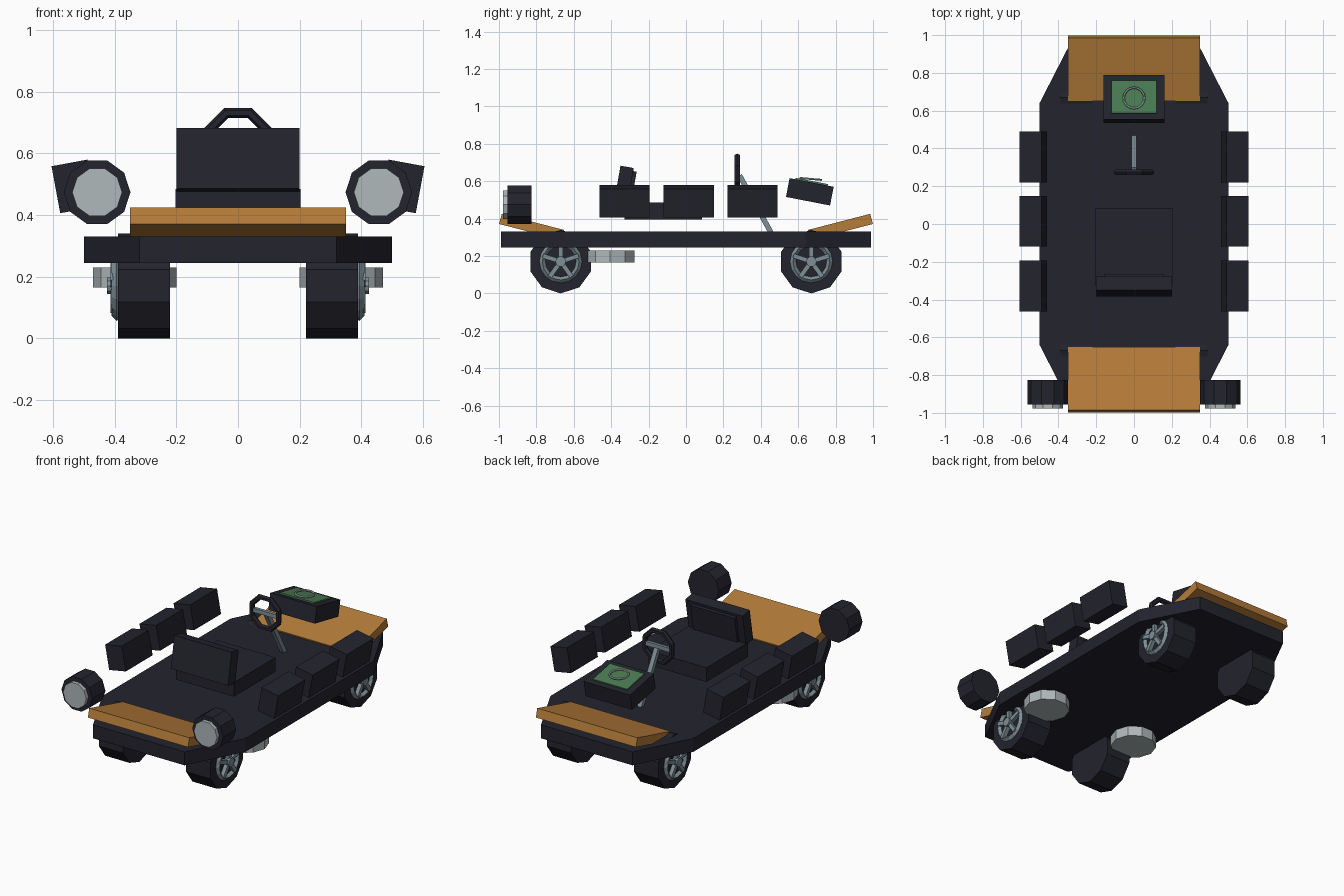
import bpy, bmesh, math
from math import radians, sin, cos, pi
from mathutils import Matrix, Euler

if "Cube" in bpy.data.objects:
    bpy.data.objects.remove(bpy.data.objects["Cube"])


def material(name, rgb):
    m = bpy.data.materials.new(name)
    m.diffuse_color = (*rgb, 1)
    m.use_nodes = True
    m.node_tree.nodes["Principled BSDF"].inputs["Base Color"].default_value = m.diffuse_color
    return m


BLACK = material("dark plastic", (0.017, 0.017, 0.027))
WOOD = material("orange brown", (0.46, 0.20, 0.042))
STEEL = material("blue grey metal", (0.21, 0.28, 0.31))
PALE = material("pale grey", (0.43, 0.48, 0.49))
GREEN = material("screen green", (0.068, 0.20, 0.085))


def finish(name, bm, mat):
    bmesh.ops.recalc_face_normals(bm, faces=bm.faces)
    me = bpy.data.meshes.new(name)
    bm.to_mesh(me)
    bm.free()
    me.materials.append(mat)
    ob = bpy.data.objects.new(name, me)
    bpy.context.collection.objects.link(ob)
    return ob


def box(name, size, loc, mat, rot=(0, 0, 0)):
    bm = bmesh.new()
    r = Euler([radians(a) for a in rot]).to_matrix().to_4x4()
    bmesh.ops.create_cube(bm, size=1, matrix=Matrix.Translation(loc) @ r @ Matrix.Diagonal((*size, 1)))
    return finish(name, bm, mat)


def prism(name, points, lo, hi, axis, loc, mat):
    """Extrude a 2D outline from lo to hi along the x, y or z axis."""
    bm = bmesh.new()
    place = {"x": lambda u, v, d: (d, u, v), "y": lambda u, v, d: (u, d, v), "z": lambda u, v, d: (u, v, d)}[axis]
    a, b = [[bm.verts.new([p + q for p, q in zip(place(u, v, d), loc)]) for u, v in points] for d in (lo, hi)]
    bm.faces.new(a)
    bm.faces.new(b)
    n = len(points)
    for i in range(n):
        j = (i + 1) % n
        bm.faces.new((a[i], a[j], b[j], b[i]))
    return finish(name, bm, mat)


def ngon(n, r, phase=0):
    return [(r * cos(2 * pi * i / n + phase), r * sin(2 * pi * i / n + phase)) for i in range(n)]


def torus(name, major, minor, segs, sides, loc, rot, mat):
    bpy.ops.mesh.primitive_torus_add(major_radius=major, minor_radius=minor, major_segments=segs,
                                     minor_segments=sides, location=loc, rotation=[radians(a) for a in rot])
    ob = bpy.context.object
    ob.name = name
    ob.data.materials.append(mat)
    return ob


# deck plate with cut corners
deck = [(0.32, 0.99), (0.5, 0.64), (0.5, -0.64), (0.32, -0.99),
        (-0.32, -0.99), (-0.5, -0.64), (-0.5, 0.64), (-0.32, 0.99)]
prism("deck", deck, 0.245, 0.33, "z", (0, 0, 0), BLACK)

# sloping end panels
for name, s in (("front_panel", -1), ("rear_panel", 1)):
    box(name, (0.70, 0.345, 0.056), (0, s * 0.825, 0.355), WOOD, (s * 14.5, 0, 0))

for side, s in (("left", -1), ("right", 1)):
    # wheels with five-spoke rims
    for end, y in (("front", -0.67), ("rear", 0.67)):
        tag = f"{side}_{end}"
        c = (0, y, 0.17)
        prism(tag + "_tyre", ngon(10, 0.17, pi / 2), s * 0.22, s * 0.39, "x", c, BLACK)
        torus(tag + "_rim", 0.098, 0.016, 16, 4, (s * 0.394, y, 0.17), (0, 90, 0), STEEL)
        prism(tag + "_hub", ngon(10, 0.028), s * 0.385, s * 0.425, "x", c, STEEL)
        for k in range(5):
            a = 2 * pi * k / 5
            box(f"{tag}_spoke_{k}", (0.025, 0.024, 0.09),
                (s * 0.402, y - 0.055 * sin(a), 0.17 + 0.055 * cos(a)), STEEL, (math.degrees(a), 0, 0))

    # headlights
    c = (s * 0.457, 0, 0.474)
    prism(side + "_lamp_housing", ngon(10, 0.108), -0.955, -0.825, "y", c, BLACK)
    prism(side + "_lamp_lens", ngon(10, 0.081), -0.978, -0.95, "y", c, PALE)

    # discs under the deck
    prism(side + "_under_disc", ngon(10, 0.135), 0.165, 0.23, "z", (s * 0.335, -0.405, 0), PALE)

    # tilted side boxes
    for k, y in enumerate((-0.328, 0.015, 0.355)):
        box(f"{side}_side_box_{k}", (0.118, 0.268, 0.155), (s * 0.533, y, 0.493), BLACK, (0, s * 10.5, 0))

# seat
box("seat_base", (0.405, 0.415, 0.09), (0, -0.122, 0.44), BLACK)
box("seat_back", (0.40, 0.072, 0.20), (0, -0.332, 0.578), BLACK, (-10, 0, 0))
box("seat_back_cushion", (0.31, 0.02, 0.165), (0, -0.288, 0.571), BLACK, (-10, 0, 0))

# steering wheel and column
torus("steering_wheel", 0.1, 0.017, 8, 6, (0, 0.274, 0.639), (90, 22.5, 0), BLACK)
box("steering_bar", (0.18, 0.02, 0.026), (0, 0.276, 0.639), STEEL)
box("steering_column", (0.028, 0.028, 0.36), (0, 0.373, 0.473), STEEL, (28.8, 0, 0))

# tilted console with screen and dial ring
box("console", (0.325, 0.24, 0.102), (0, 0.662, 0.543), BLACK, (-11, 0, 0))
box("console_screen", (0.24, 0.175, 0.009), (0, 0.672, 0.5965), GREEN, (-11, 0, 0))
torus("dial_ring", 0.055, 0.006, 16, 6, (0, 0.667, 0.612), (-5, 0, 0), PALE)
